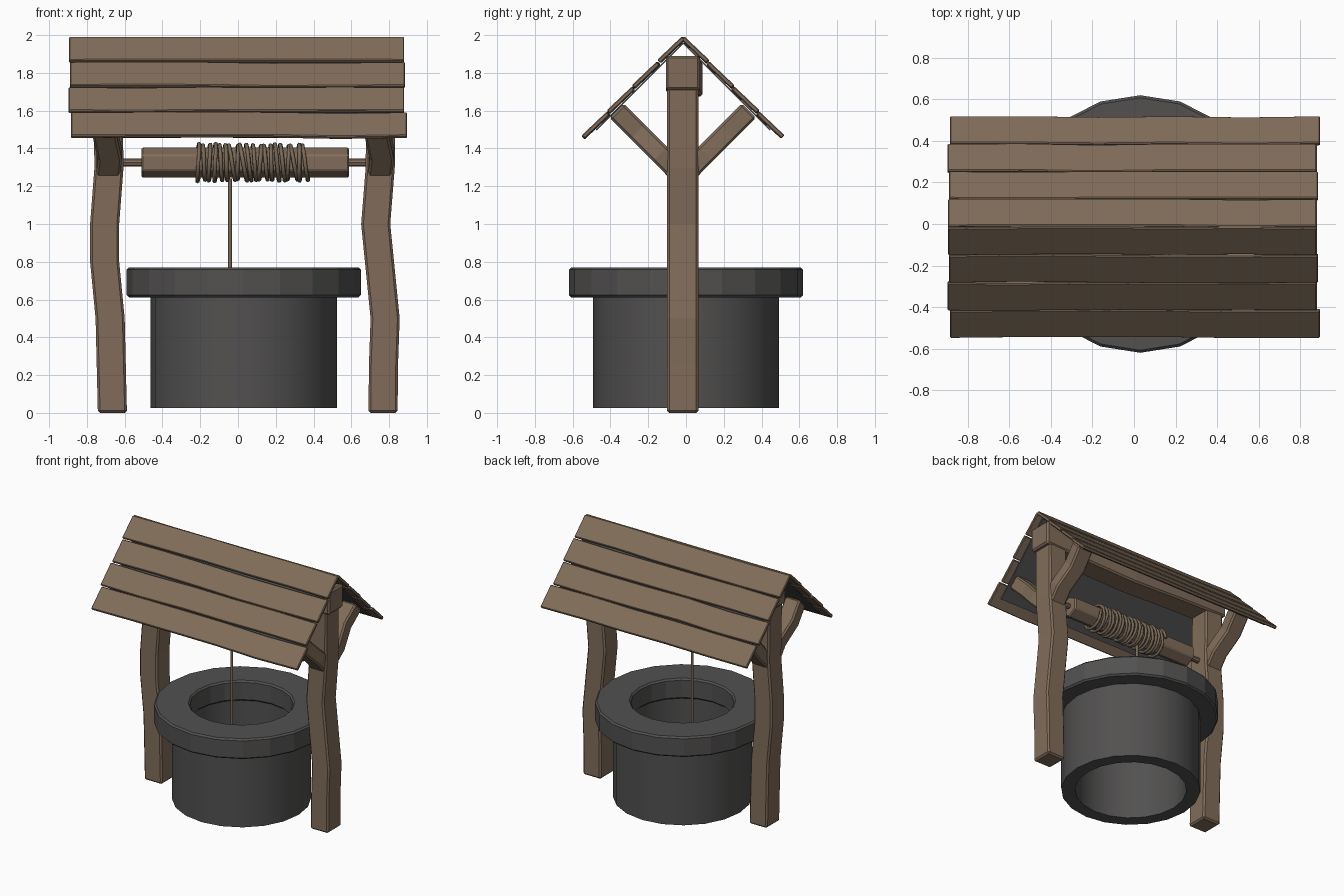
import bpy, bmesh, math, random
from mathutils import Vector as V

if "Cube" in bpy.data.objects:
    bpy.data.objects.remove(bpy.data.objects["Cube"])

random.seed(4)
X, Y, Z = V((1, 0, 0)), V((0, 1, 0)), V((0, 0, 1))
CY = -0.017          # centre line of the timber frame


def material(name, rgb):
    m = bpy.data.materials.new(name)
    m.diffuse_color = (*rgb, 1)
    m.use_nodes = True
    m.node_tree.nodes["Principled BSDF"].inputs["Base Color"].default_value = m.diffuse_color
    return m


wood = material("weathered wood", (0.22, 0.152, 0.102))
rope_mat = material("rope brown", (0.19, 0.14, 0.095))
stone = material("dark grey stone", (0.085, 0.082, 0.081))


def finish(name, bm, mat, bevel=0.0):
    bmesh.ops.recalc_face_normals(bm, faces=bm.faces)
    me = bpy.data.meshes.new(name)
    bm.to_mesh(me)
    bm.free()
    me.materials.append(mat)
    ob = bpy.data.objects.new(name, me)
    bpy.context.collection.objects.link(ob)
    if bevel:
        b = ob.modifiers.new("bevel", 'BEVEL')
        b.width, b.segments, b.limit_method = bevel, 1, 'ANGLE'
        b.angle_limit = math.radians(50)
    return ob


def timber(name, pts, u, v, a, b, mat=wood, bevel=0.012):
    """Rectangular bar through pts; a and b are half sizes along u and v."""
    bm = bmesh.new()
    rings = [[bm.verts.new(V(p) + u * a * i + v * b * j)
              for i, j in ((-1, -1), (1, -1), (1, 1), (-1, 1))] for p in pts]
    for r, s in zip(rings, rings[1:]):
        for k in range(4):
            bm.faces.new((r[k], r[(k + 1) % 4], s[(k + 1) % 4], s[k]))
    bm.faces.new(rings[0])
    bm.faces.new(rings[-1])
    return finish(name, bm, mat, bevel)


def ring(name, r_out, r_in, z0, z1, bevel=0.0, sides=20):
    """Hollow cylinder around the well's centre."""
    bm = bmesh.new()
    prof = ((r_out, z0), (r_out, z1), (r_in, z1), (r_in, z0))
    cols = []
    for i in range(sides):
        t = 2 * math.pi * i / sides
        cols.append([bm.verts.new((0.03 + r * math.cos(t), r * math.sin(t), z))
                     for r, z in prof])
    for i in range(sides):
        c, d = cols[i], cols[(i + 1) % sides]
        for k in range(4):
            bm.faces.new((c[k], d[k], d[(k + 1) % 4], c[(k + 1) % 4]))
    return finish(name, bm, stone, bevel)


def cylinder_x(name, x0, x1, r, z, sides, bevel=0.0):
    bm = bmesh.new()
    bmesh.ops.create_cone(bm, cap_ends=True, segments=sides, radius1=r,
                          radius2=r, depth=x1 - x0)
    for w in bm.verts:
        w.co = V(((x0 + x1) / 2 + w.co.z, CY + w.co.x, z + w.co.y))
    return finish(name, bm, wood, bevel)


def rope(name, pts, r):
    cu = bpy.data.curves.new(name, 'CURVE')
    cu.dimensions = '3D'
    cu.bevel_depth, cu.bevel_resolution, cu.use_fill_caps = r, 1, True
    sp = cu.splines.new('POLY')
    sp.points.add(len(pts) - 1)
    for q, p in zip(sp.points, pts):
        q.co = (*p, 1)
    cu.materials.append(rope_mat)
    ob = bpy.data.objects.new(name, cu)
    bpy.context.collection.objects.link(ob)
    bpy.ops.object.select_all(action='DESELECT')
    ob.select_set(True)
    bpy.context.view_layer.objects.active = ob
    bpy.ops.object.convert(target='MESH')


# stone well wall and rim
wall = ring("well_wall", 0.493, 0.395, 0.025, 0.63)
bpy.context.view_layer.objects.active = wall
wall.select_set(True)
bpy.ops.object.shade_smooth_by_angle()
ring("well_rim", 0.62, 0.365, 0.612, 0.77, 0.012)

# crooked posts
posts = {
    "left": ((0, -0.665), (0.5, -0.677), (0.8, -0.706), (1.0, -0.706), (1.3, -0.683), (1.73, -0.69)),
    "right": ((0, 0.768), (0.25, 0.77), (0.5, 0.779), (1.0, 0.729), (1.3, 0.753), (1.73, 0.755)),
}
for side, path in posts.items():
    timber(side + "_post", [(x, CY, z) for z, x in path], X, Y, 0.077, 0.083)

# diagonal braces, two on each post
for side, x in (("left", -0.69), ("right", 0.75)):
    for end, s in (("front", -1), ("back", 1)):
        pts = [(x + dx, CY + s * d, 1.25 + d) for d, dx in
               ((0.03, 0), (0.12, 0.012), (0.24, -0.015), (0.35, 0))]
        timber(f"{side}_{end}_brace", pts, X, V((0, -s, 1)).normalized(), 0.064, 0.053)

# ridge beam, sagging slightly
timber("ridge_beam", [(-0.79, CY, 1.8), (-0.4, CY + 0.01, 1.785), (0.05, CY + 0.015, 1.765),
                      (0.45, CY, 1.785), (0.86, CY, 1.8)], Y, Z, 0.09, 0.09)

# roof: four planks on a grey backing sheet on each slope
ends = ((-0.895, 0.88), (-0.89, 0.885), (-0.897, 0.88), (-0.885, 0.895))
apex = V((0, -0.015, 2.006))
for side, s in (("front", -1), ("back", 1)):
    down = V((0, s, -1)).normalized()
    out = V((0, s, 1)).normalized()
    for i, (x0, x1) in enumerate(ends):
        tilt = 0.025
        u, v = (down + out * tilt).normalized(), (out - down * tilt).normalized()
        pts = []
        for k in range(6):
            wave = 0.0 if k in (0, 5) else random.uniform(-0.006, 0.006)
            pts.append(apex + X * (x0 + (x1 - x0) * k / 5)
                       + down * (0.105 + 0.188 * i + wave) - out * (0.014 + abs(wave) * 0.5))
        timber(f"{side}_roof_plank_{i + 1}", pts, u, v, 0.09, 0.012, bevel=0.005)
    mid = apex + down * 0.36 - out * 0.034
    timber(f"{side}_roof_backing", [mid - X * 0.83, mid + X * 0.83], down, out,
           0.325, 0.004, stone, 0)

# winding roller on its axle
cylinder_x("axle", -0.68, 0.74, 0.021, 1.325, 8)
cylinder_x("roller", -0.51, 0.587, 0.083, 1.325, 6, 0.008)

# loosely wound rope and hanging line
turns, steps = 20, 14
coil = []
for k in range(turns * steps + 1):
    if k % steps == 0:
        lean, r = random.uniform(-0.014, 0.014), random.uniform(0.09, 0.103)
    t = 2 * math.pi * k / steps
    coil.append((-0.225 + 0.595 * k / (turns * steps) + lean * math.sin(t),
                 CY + r * math.cos(t), 1.325 + r * math.sin(t)))
rope("rope_coil", coil, 0.011)
rope("hanging_rope", [(-0.042, CY, 1.24), (-0.042, CY, 0.45)], 0.011)
